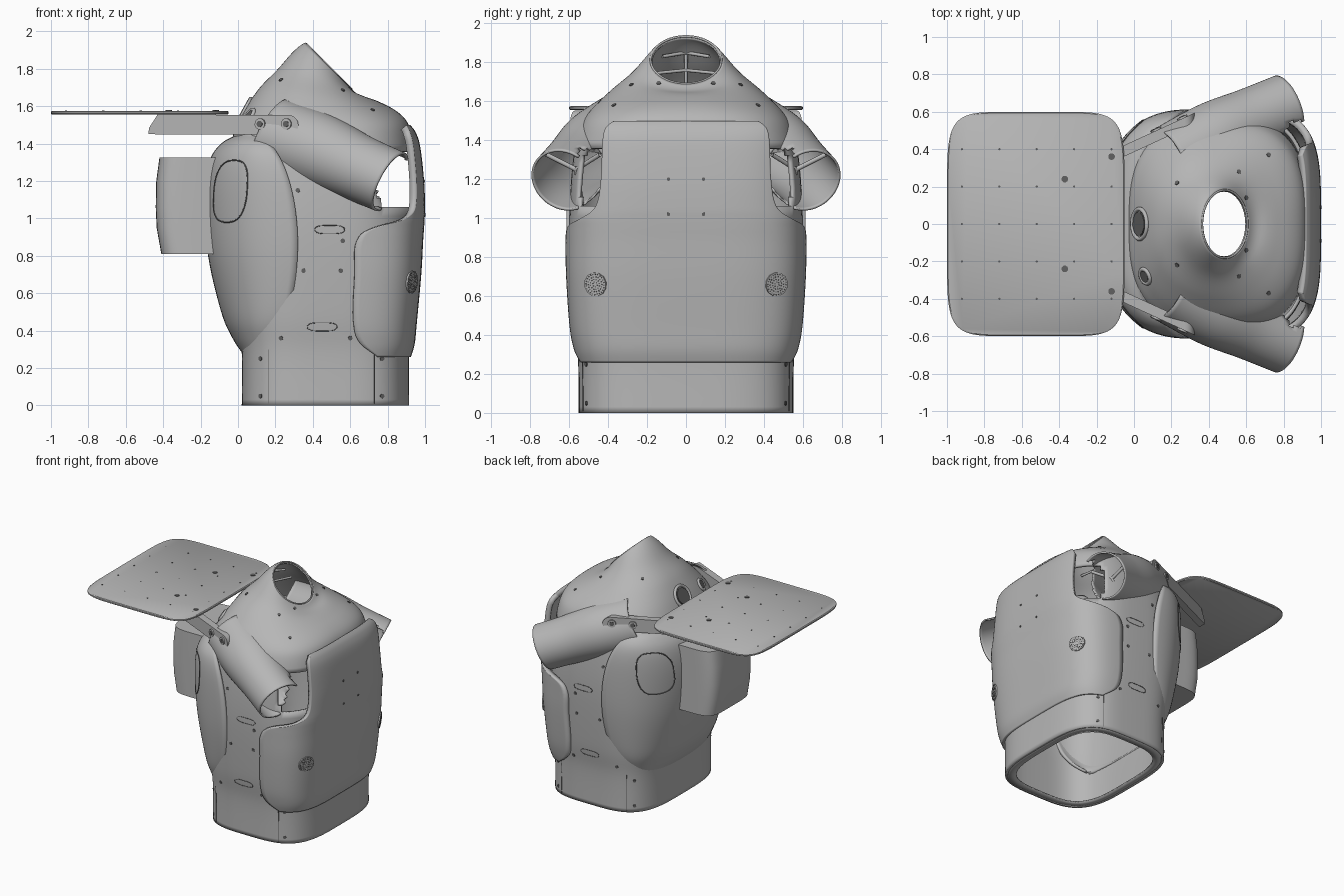
import bpy, bmesh, math
from mathutils import Vector
from mathutils.bvhtree import BVHTree

if "Cube" in bpy.data.objects:
    bpy.data.objects.remove(bpy.data.objects["Cube"])


def material(name, value):
    m = bpy.data.materials.new(name)
    m.use_nodes = True
    m.diffuse_color = (value, value, value, 1)
    m.node_tree.nodes["Principled BSDF"].inputs["Base Color"].default_value = (value, value, value, 1)
    return m


GREY = material("mid grey", 0.47)
DARK = material("dark grey", 0.12)


def finish(name, data, mat=GREY):
    ob = bpy.data.objects.new(name, data)
    bpy.context.collection.objects.link(ob)
    data.materials.append(mat)
    if ob.type == "MESH":
        bpy.ops.object.select_all(action="DESELECT")
        ob.select_set(True)
        bpy.context.view_layer.objects.active = ob
        bpy.ops.object.shade_smooth_by_angle(angle=math.radians(35))
    return ob


def loft(name, rings, closed=True, caps=False, wall=0, drop=None, mat=GREY):
    """Skin a list of point rings; optionally cap, thicken or drop faces."""
    bm = bmesh.new()
    grid = [[bm.verts.new(p) for p in r] for r in rings]
    n = len(grid[0])
    for a, b in zip(grid, grid[1:]):
        for j in range(n if closed else n - 1):
            k = (j + 1) % n
            bm.faces.new((a[j], a[k], b[k], b[j]))
    if caps:
        bm.faces.new(grid[0][::-1])
        bm.faces.new(grid[-1])
    if drop:
        gone = [f for f in bm.faces if drop(f.calc_center_median())]
        bmesh.ops.delete(bm, geom=gone, context="FACES")
    me = bpy.data.meshes.new(name)
    bm.to_mesh(me)
    bm.free()
    ob = finish(name, me, mat)
    if wall:
        mod = ob.modifiers.new("wall", "SOLIDIFY")
        mod.thickness, mod.offset = wall, -1
    return ob


def resample(rows, k):
    """Catmull-Rom steps between rows of numbers."""
    out = []
    for i in range(len(rows) - 1):
        quad = (rows[max(i - 1, 0)], rows[i], rows[i + 1], rows[min(i + 2, len(rows) - 1)])
        for s in range(k):
            t = s / k
            out.append([b + t / 2 * (c - a + t * (2 * a - 5 * b + 4 * c - d + t * (3 * (b - c) + d - a)))
                        for a, b, c, d in zip(*quad)])
    return out + [list(rows[-1])]


def power(v, n):
    return math.copysign(abs(v) ** (2 / n), v)


def section(z, x0, x1, ay, n, slope=0, count=96):
    """Superellipse ring, tilted along x by slope."""
    cx, ax = (x0 + x1) / 2, (x1 - x0) / 2
    ring = []
    for i in range(count):
        t = 2 * math.pi * i / count
        dx = ax * power(math.cos(t), n)
        ring.append((cx + dx, ay * power(math.sin(t), n), z + slope * dx))
    return ring


def armhole(c):
    return c.x > 0.74 and abs(c.y) < 0.55 and 1.04 < c.z < 1.36


# hollow torso, from the skirt up to the slanted neck opening
TORSO = [(0, .02, .915, .552, 3.6, 0), (.28, .02, .915, .555, 3.6, 0), (.5, .0, .93, .58, 3.4, 0),
         (.9, -.02, .94, .6, 3.2, 0), (1.2, -.03, .94, .59, 3, 0), (1.42, -.03, .93, .56, 2.8, 0),
         (1.53, .01, .895, .51, 2.6, 0), (1.64, .1, .8, .4, 2.3, -.11), (1.73, .23, .7, .28, 2.1, -.37),
         (1.815, .36, .61, .185, 2, -1)]
torso = loft("torso", [section(*r) for r in resample(TORSO, 6)], wall=.02, drop=armhole)
loft("skirt_flange", [section(.01, .03, .905, .54, 3.6), section(.01, .09, .845, .48, 3.6)], wall=.01)

# back plate wrapping the +x side, notched for the arms: z, x reach, half width, edge angle
PLATE = [(.26, .925, .56, 1.2), (.33, .945, .58, 1.42), (.45, .957, .6, 1.48), (.7, .98, .617, 1.48),
         (.88, .99, .62, 1.47), (.95, .995, .62, 1.33), (1.0, .998, .62, .86), (1.06, 1.0, .61, .62),
         (1.2, .995, .6, .56), (1.38, .975, .6, .54), (1.46, .95, .6, .5), (1.5, .92, .58, .42)]
rings = []
for z, x1, ay, edge in resample(PLATE, 5):
    ts = [edge * (i / 30 - 1) for i in range(61)]
    rings.append([(.47 + (x1 - .47) * power(math.cos(t), 4), ay * power(math.sin(t), 4), z) for t in ts])
plate = loft("back_plate", rings, closed=False, wall=.04)

# rounded front shell wrapping the -x side: z, front x, half width
SHELL = [(.27, .03, .42), (.36, -.03, .5), (.5, -.09, .56), (.8, -.16, .605), (1.1, -.18, .612),
         (1.3, -.155, .59), (1.4, -.09, .53), (1.45, .0, .42)]
rings = []
for z, f, w in resample(SHELL, 6):
    e = .07 + .25 * math.sqrt(max(0, 1 - ((z - .86) / .592) ** 2))
    ts = [math.pi * (i / 60 - .5) for i in range(61)]
    rings.append([(e - (e - f) * power(math.cos(t), 2.4), -w * power(math.sin(t), 2.4), z) for t in ts])
shell = loft("front_shell", rings, closed=False, wall=.02)

# box standing out of the front shell
BOX = [(.81, -.41, .1, .27, 5), (.95, -.435, .1, .27, 5), (1.06, -.44, .1, .27, 5),
       (1.2, -.437, .1, .27, 5), (1.325, -.42, .1, .27, 5)]
loft("front_box", [section(*r) for r in BOX], caps=True)

# flat tray
tray = loft("tray", [section(z, -1 + i, -.05 - i, .6 - i, 6.5) for z, i in
                     ((1.555, .006), (1.56, 0), (1.57, 0), (1.575, .006))], caps=True)


def tree(ob):
    return BVHTree.FromPolygons([v.co for v in ob.data.vertices], [p.vertices for p in ob.data.polygons])


def cast(bvh, origin, direction):
    return bvh.ray_cast(Vector(origin), Vector(direction))[:2]


def stud(name, hit, r=.012, height=.004, mat=DARK):
    """Short round pin along the surface normal."""
    p, nrm = hit
    if p is None:
        return
    u = nrm.orthogonal().normalized()
    v = nrm.cross(u)
    turns = [math.pi * i / 6 for i in range(12)]
    loft(name, [[p + nrm * h + (u * math.cos(t) + v * math.sin(t)) * r for t in turns]
                for h in (-.004, height)], caps=True, mat=mat)


def wire(name, points, r, mat=GREY, cyclic=False):
    cu = bpy.data.curves.new(name, "CURVE")
    cu.dimensions, cu.bevel_depth, cu.bevel_resolution = "3D", r, 2
    sp = cu.splines.new("POLY")
    sp.points.add(len(points) - 1)
    for q, p in zip(sp.points, points):
        q.co = (*p, 1)
    sp.use_cyclic_u = cyclic
    return finish(name, cu, mat)


torso_bvh, plate_bvh, shell_bvh, tray_bvh = map(tree, (torso, plate, shell, tray))
AXIS = Vector((.86, .35, -.45))
for side, label in ((-1, "front"), (1, "rear")):
    # sleeve
    d = Vector((AXIS.x, AXIS.y * side, AXIS.z)).normalized()
    u = d.cross(Vector((0, 0, 1))).normalized()
    v = d.cross(u)
    path = [(.18, .31, 1.45, .21), (.42, .445, 1.365, .205), (.63, .55, 1.275, .18), (.815, .63, 1.195, .174)]
    turns = [2 * math.pi * i / 64 for i in range(64)]
    rings = [[Vector((x, y * side, z)) + (u * math.cos(t) + v * math.sin(t)) * r for t in turns]
             for x, y, z, r in resample(path, 8)]
    loft(label + "_sleeve", rings, wall=.012, drop=armhole)
    # three-legged brace inside the sleeve
    hub = Vector((.68, .565 * side, 1.25))
    for k in range(3):
        t = math.pi * (.5 + 2 * k / 3)
        wire(label + "_sleeve_brace", [hub, hub + (u * math.cos(t) + v * math.sin(t)) * .17], .012)

    # tray support arm running diagonally under the tray
    prof = [(-.48, 1.45), (-.475, 1.485), (-.43, 1.555)]
    prof += [(.27 + .053 * math.sin(t), 1.5 + .053 * math.cos(t)) for t in [math.pi * i / 10 for i in range(11)]]
    arm = loft(label + "_tray_arm", [[(x, side * (.415 + .46 * x + o), z) for x, z in prof]
                                     for o in (-.03 * side, .03 * side)], caps=True)
    arm_bvh = tree(arm)
    for x in (.12, .26):
        for r, h, m in ((.03, .01, GREY), (.017, .013, DARK)):
            stud(label + "_arm_bolt", cast(arm_bvh, (x, 2 * side, 1.505), (0, -side, 0)), r, h, m)

    # side fasteners, slots, skirt seams and oval hatch
    for x, z in ((.32, 1.15), (.56, .88), (.35, .72), (.55, .72), (.23, .36), (.6, .36),
                 (.12, .25), (.12, .05), (.77, .25), (.77, .05)):
        stud(label + "_screw", cast(torso_bvh, (x, 2 * side, z), (0, -side, 0)))

    def trace(name, bvh, pts, r, cyclic):
        hits = [cast(bvh, (x, 2 * side, z), (0, -side, 0))[0] for x, z in pts]
        wire(name, [h for h in hits if h], r, DARK, cyclic)

    for x in (.165, .73):
        trace(label + "_skirt_seam", torso_bvh, [(x, .01), (x, .15), (x, .3)], .002, False)
    for x, z in ((.49, .94), (.45, .42)):
        trace(label + "_slot", torso_bvh, [(x + .08 * power(math.cos(t), 4), z + .022 * math.sin(t))
                                           for t in turns], .002, True)
    trace(label + "_hatch_outline", shell_bvh, [(-.04 + .088 * power(math.cos(t), 2.8) + .02 * math.sin(t),
                                                 1.145 + .165 * power(math.sin(t), 2.6)) for t in turns], .004, True)

    # yoke screws
    for x, y in ((.23, .22), (.56, .28), (.25, .4), (.72, .37), (.6, .14)):
        stud(label + "_yoke_screw", cast(torso_bvh, (x, y * side, 3), (0, 0, -1)))

    # round grille and plate fasteners
    p, nrm = cast(plate_bvh, (2, .465 * side, .66), (-1, 0, 0))
    stud(label + "_grille", (p, nrm), .062, .006, GREY)
    gu = nrm.orthogonal().normalized()
    gv = nrm.cross(gu)
    for ring in range(1, 5):
        for k in range(6 * ring):
            t = 2 * math.pi * k / (6 * ring)
            q = p + (gu * math.cos(t) + gv * math.sin(t)) * .013 * ring
            stud(label + "_grille_hole", (q, nrm), .0038, .0075)
    for z in (1.02, 1.2):
        stud(label + "_plate_screw", cast(plate_bvh, (2, .09 * side, z), (-1, 0, 0)), .009)
    for x, y in ((-.37, .24), (-.12, .36)):
        stud(label + "_tray_bolt", cast(tray_bvh, (x, y * side, 3), (0, 0, -1)), .018)

# tray hole grid
for i in range(5):
    for j in range(5):
        stud("tray_hole", cast(tray_bvh, (-.92 + .2 * i, -.4 + .2 * j, 3), (0, 0, -1)), .006, .002)

# two grommets on the yoke
for x, y, r in ((.03, 0, .08), (.06, -.28, .04)):
    p, nrm = cast(torso_bvh, (x, y, 3), (0, 0, -1))
    gu = nrm.orthogonal().normalized()
    gv = nrm.cross(gu)
    wire("grommet", [p + (gu * math.cos(t) + gv * math.sin(t)) * r for t in turns], .012, GREY, True)
    stud("grommet_hole", (p, nrm), r * .8, .008)

# rim of the neck and the frame inside it
wire("neck_rim", section(1.812, .364, .606, .181, 2, -1), .006, GREY, True)
for z, w in ((1.83, .12), (1.74, .2)):
    wire("neck_crossbar", [(.33 - .06 * (1 - abs(k) / 6), w * k / 6, z + .02 * (1 - abs(k) / 6))
                           for k in range(-6, 7)], .009)
wire("neck_post", [(.27, 0, 1.6), (.27, 0, 1.84)], .009)
